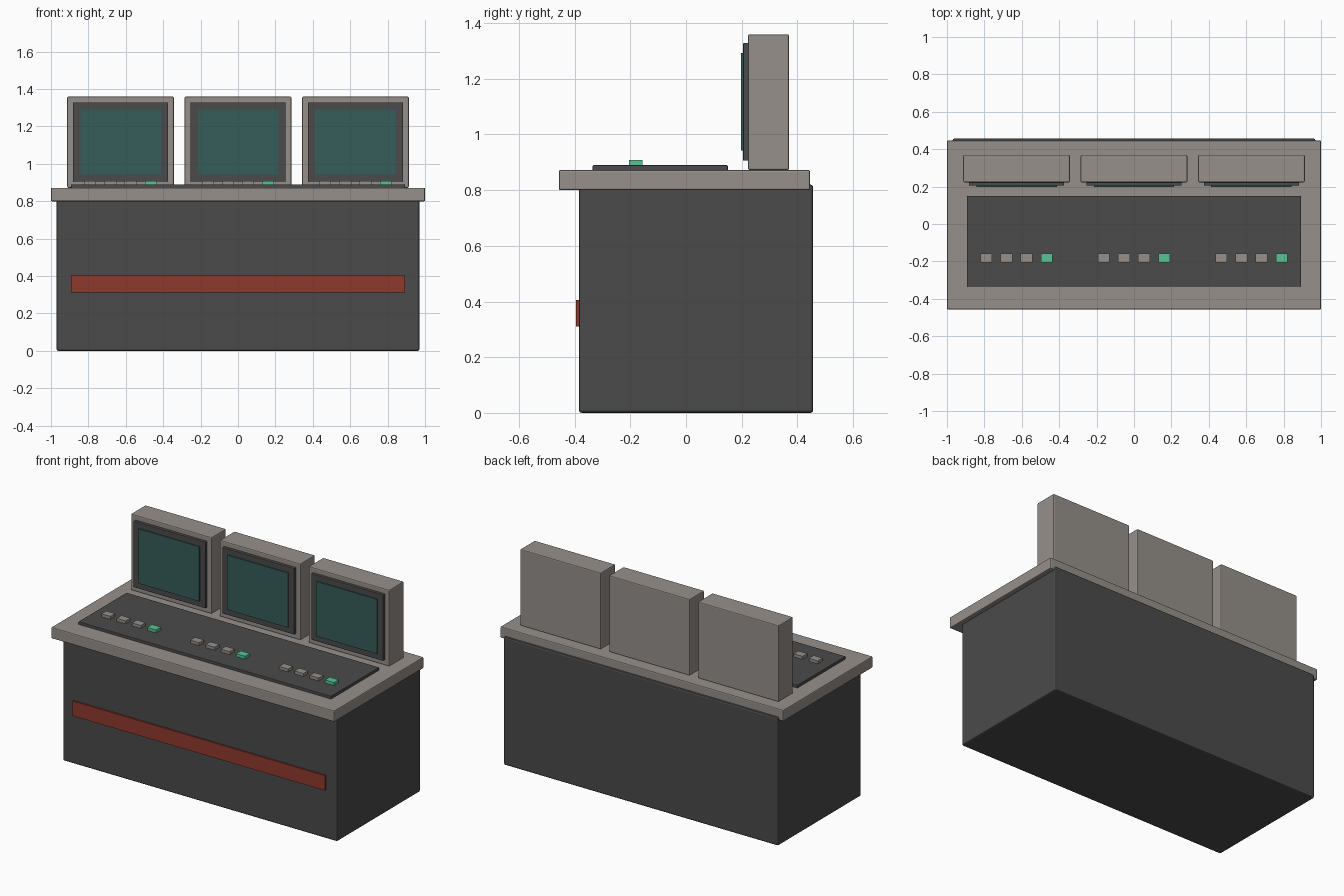
import bpy

default = bpy.data.objects.get("Cube")
if default:
    bpy.data.objects.remove(default, do_unlink=True)


def material(name, rgb):
    m = bpy.data.materials.new(name)
    m.use_nodes = True
    color = (*rgb, 1)
    m.diffuse_color = color
    m.node_tree.nodes["Principled BSDF"].inputs["Base Color"].default_value = color
    return m


charcoal = material("charcoal", (0.069, 0.069, 0.069))
warm_grey = material("warm grey", (0.305, 0.279, 0.254))
screen_teal = material("screen teal", (0.036, 0.109, 0.098))
rust_red = material("rust red", (0.275, 0.041, 0.027))
button_green = material("button green", (0.095, 0.552, 0.305))


def box(name, x, y, z, mat, bevel=0.0):
    """Box from (min, max) ranges on each axis, with an optional edge bevel."""
    ranges = (x, y, z)
    bpy.ops.mesh.primitive_cube_add(size=1, location=[(a + b) / 2 for a, b in ranges])
    ob = bpy.context.object
    ob.name = name
    ob.scale = [b - a for a, b in ranges]
    bpy.ops.object.transform_apply(location=False, rotation=False, scale=True)
    ob.data.materials.append(mat)
    if bevel:
        mod = ob.modifiers.new("Bevel", "BEVEL")
        mod.width = bevel
        mod.segments = 2
    return ob


def span(center, width):
    return (center - width / 2, center + width / 2)


# Cabinet, worktop, control panel and front stripe
box("cabinet", span(0, 1.94), (-0.385, 0.457), (0, 0.82), charcoal, 0.01)
box("worktop", span(0, 2), (-0.457, 0.446), (0.80, 0.872), warm_grey, 0.006)
box("control_panel", span(0, 1.785), (-0.335, 0.15), (0.868, 0.89), charcoal, 0.003)
box("front_stripe", span(0, 1.785), (-0.396, -0.38), (0.311, 0.406), rust_red)

# Three stations, each with a monitor and a row of four buttons
for side, cx in (("right", -0.628), ("middle", 0), ("left", 0.628)):
    box(f"{side}_monitor", span(cx, 0.57), (0.223, 0.37), (0.872, 1.36), warm_grey, 0.006)
    box(f"{side}_bezel", span(cx, 0.508), (0.205, 0.23), (0.906, 1.329), charcoal, 0.003)
    box(f"{side}_screen", span(cx, 0.43), (0.198, 0.21), (0.943, 1.292), screen_teal)
    for i in range(4):
        bx = cx + (i - 1.5) * 0.108
        box(f"{side}_button_{i + 1}", span(bx, 0.063), (-0.205, -0.157), (0.885, 0.909),
            button_green if i == 3 else warm_grey)
